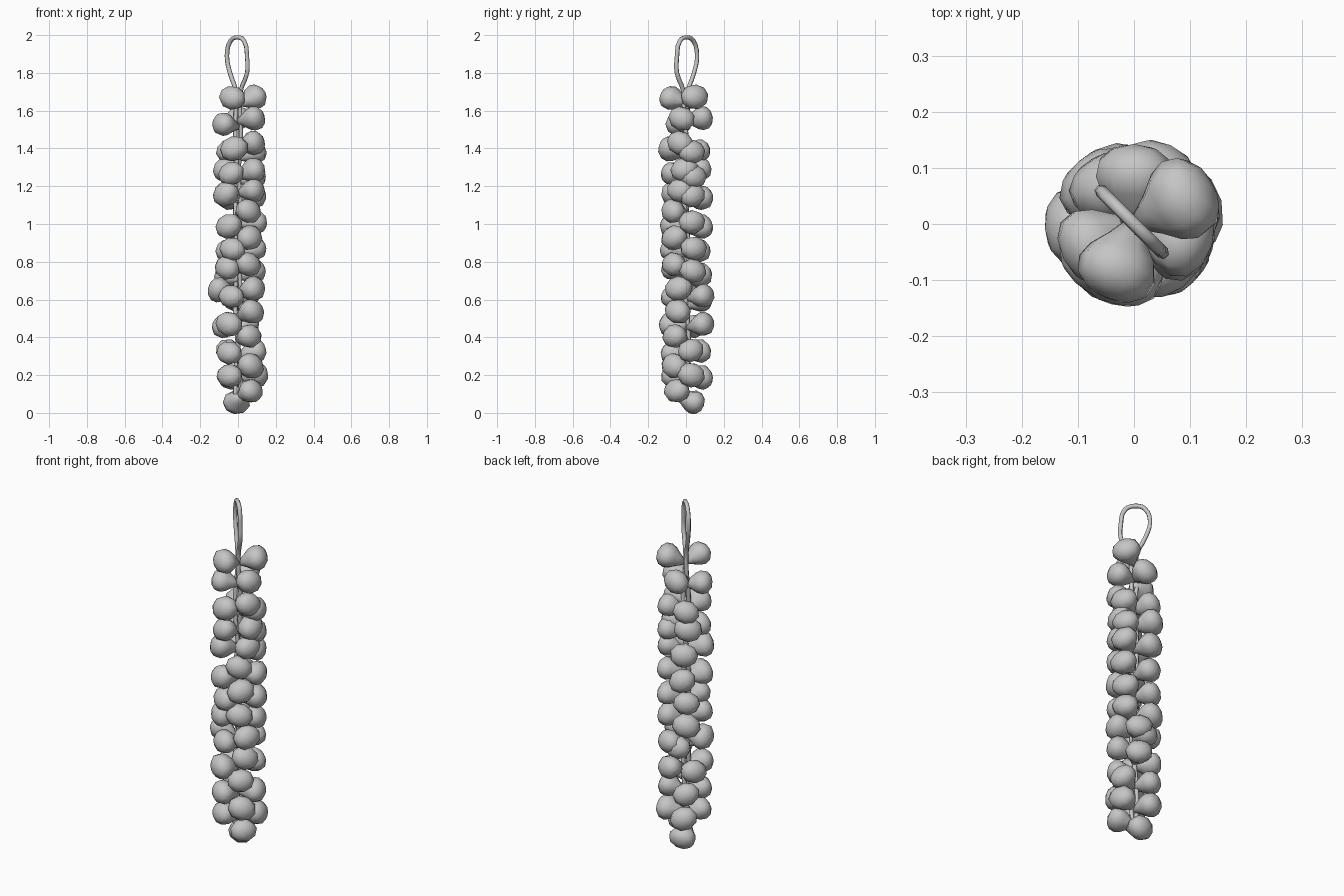
import bpy, bmesh, math, random
from mathutils import Matrix, Vector

random.seed(4)
default_cube = bpy.data.objects.get("Cube")
if default_cube:
    bpy.data.objects.remove(default_cube, do_unlink=True)


def make_material(name, colour):
    material = bpy.data.materials.new(name)
    material.use_nodes = True
    material.diffuse_color = colour
    material.node_tree.nodes["Principled BSDF"].inputs["Base Color"].default_value = colour
    return material


grey = make_material("plain grey", (0.56, 0.56, 0.56, 1))

# Bulb profile: distance out from the cord, radius
BULB_PROFILE = [(0.0, 0.018), (0.03, 0.038), (0.06, 0.063), (0.088, 0.074),
                (0.117, 0.067), (0.137, 0.042)]
BULB_TIP = 0.146
SIDES = 9


def bulb_mesh():
    """Lathe one bulb along +x, tapering to a neck at the cord."""
    bm = bmesh.new()
    rings = []
    for x, radius in BULB_PROFILE:
        angles = [math.tau * i / SIDES for i in range(SIDES)]
        rings.append([bm.verts.new((x, radius * math.cos(a), radius * math.sin(a)))
                      for a in angles])
    for inner, outer in zip(rings, rings[1:]):
        for i in range(SIDES):
            j = (i + 1) % SIDES
            bm.faces.new((inner[i], inner[j], outer[j], outer[i]))
    tip = bm.verts.new((BULB_TIP, 0, 0))
    for i in range(SIDES):
        bm.faces.new((rings[-1][i], rings[-1][(i + 1) % SIDES], tip))
    bm.faces.new(list(reversed(rings[0])))
    bmesh.ops.recalc_face_normals(bm, faces=bm.faces)
    for face in bm.faces:
        face.smooth = True
    mesh = bpy.data.meshes.new("bulb")
    bm.to_mesh(mesh)
    bm.free()
    mesh.materials.append(grey)
    return mesh


# Four strings of bulbs: height in hundredths, heading in degrees
STRINGS = {
    "right_front": [(156, -15), (143, -20), (129, -5), (118, -20), (107, -52), (93, -45),
                    (79, -50), (66, -25), (54, -30), (41, -45), (25, -42), (12, -35)],
    "right_back": [(167, 27), (138, 18), (125, 24), (115, 20), (101, 18), (87, 24),
                   (75, 22), (62, 65), (47, 65), (33, 15), (20, 15)],
    "left_front": [(167, -110), (153, 207), (140, -103), (127, -115), (116, -135),
                   (99, -122), (87, -110), (77, -130), (62, -115), (47, -120),
                   (32, -122), (20, -122)],
    "left_back": [(156, 90), (139, 125), (129, 132), (114, 118), (99, 112), (86, 127),
                  (73, 126), (60, 95), (46, 152), (33, 125), (19, 117)],
}
# How far each string stands out from the cord
SLIDES = {"right_front": 0.0, "right_back": 0.012, "left_front": 0.0, "left_back": 0.0}


def place_bulb(name, mesh, height, heading, tilt, roll, scale, slide):
    squash = Matrix.Diagonal((scale, scale, 0.87 * scale, 1))
    turn = (Matrix.Rotation(math.radians(heading), 4, "Z")
            @ Matrix.Rotation(-tilt, 4, "Y") @ Matrix.Rotation(roll, 4, "X"))
    bulb = bpy.data.objects.new(name, mesh)
    bpy.context.collection.objects.link(bulb)
    # The fat end of the bulb sits at the listed height
    drop = 0.1 * math.sin(tilt)
    bulb.matrix_world = (Matrix.Translation((0, 0, height - drop)) @ turn
                         @ Matrix.Translation((slide, 0, 0)) @ squash)


shared_bulb = bulb_mesh()
for string, bulbs in STRINGS.items():
    for number, (height, heading) in enumerate(bulbs, 1):
        place_bulb(f"bulb_{string}_{number}", shared_bulb, height / 100, heading,
                   random.uniform(0.1, 0.4), random.uniform(-0.5, 0.5),
                   random.uniform(0.97, 1.05), SLIDES[string])
place_bulb("bulb_outlying", shared_bulb, 0.65, 183, 0.2, 0.6, 1, 0.016)
place_bulb("bulb_bottom", shared_bulb, 0.04, 100, -0.3, 0, 1, -0.045)


# Hanging cord: a loop on top, then two strands wound down the middle
def cord_point(offset, height, heading=-45):
    a = math.radians(heading)
    return Vector((offset * math.cos(a), offset * math.sin(a), height))


LOOP = [(-0.015, 1.7), (-0.06, 1.8), (-0.083, 1.89), (-0.055, 1.97), (-0.005, 1.988),
        (0.045, 1.97), (0.068, 1.88), (0.068, 1.8), (0.018, 1.7)]
strand = [(0.015, 1.6 - 0.1 * i, -45 + 40 * i) for i in range(16)]
points = [cord_point(-o, z, h) for o, z, h in reversed(strand)]
points += [cord_point(o, z) for o, z in LOOP]
points += [cord_point(*p) for p in strand]

curve = bpy.data.curves.new("hanging_cord", "CURVE")
curve.dimensions = "3D"
curve.bevel_depth = 0.012
curve.bevel_resolution = 1
curve.resolution_u = 3
curve.use_fill_caps = True
spline = curve.splines.new("BEZIER")
spline.bezier_points.add(len(points) - 1)
for knot, co in zip(spline.bezier_points, points):
    knot.co = co
    knot.handle_left_type = knot.handle_right_type = "AUTO"
curve.materials.append(grey)
cord = bpy.data.objects.new("hanging_cord", curve)
bpy.context.collection.objects.link(cord)
